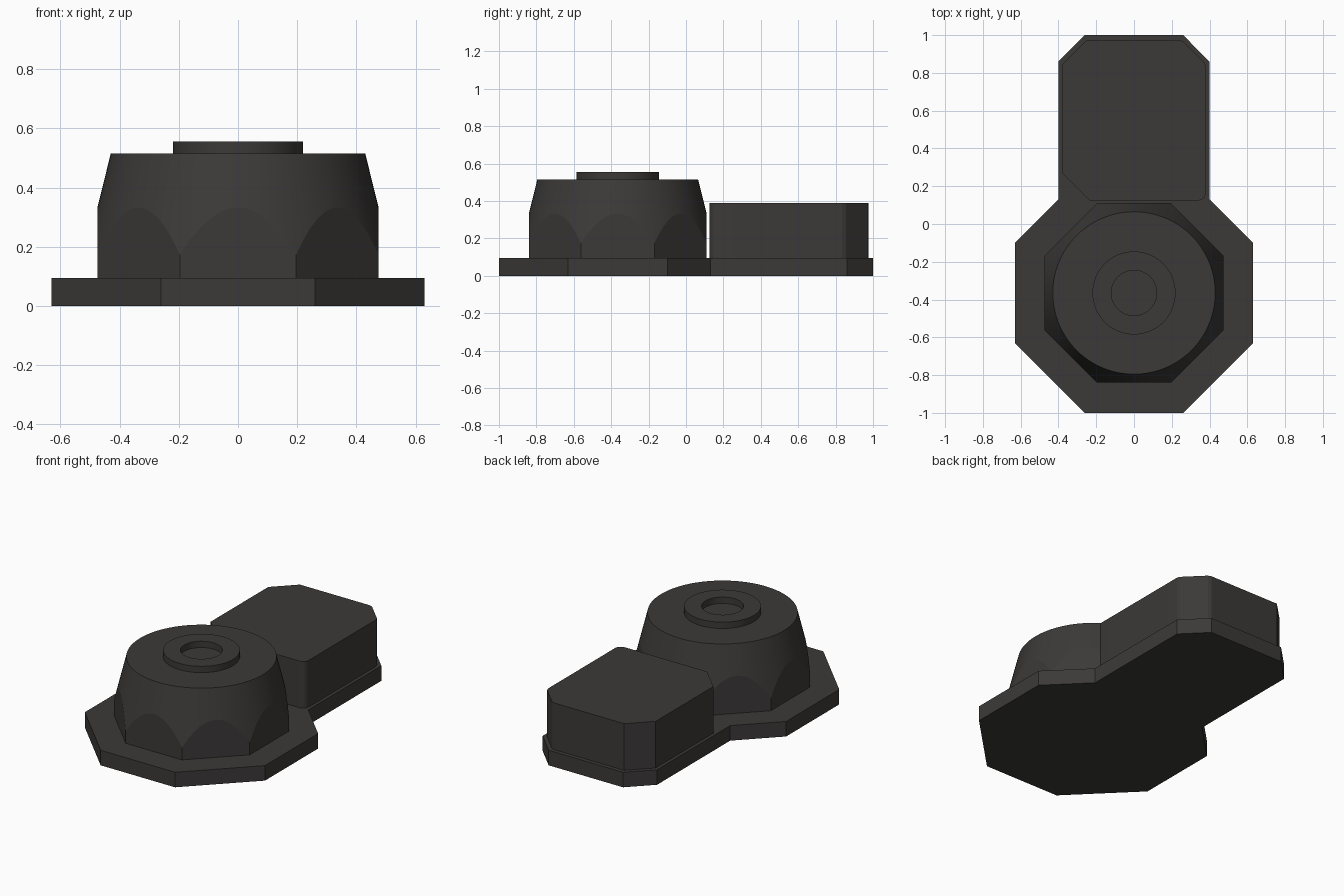
import bpy, bmesh
from math import pi, cos, sin

if "Cube" in bpy.data.objects:
    bpy.data.objects.remove(bpy.data.objects["Cube"])

mat = bpy.data.materials.new("dark_plastic")
mat.diffuse_color = (0.045, 0.042, 0.04, 1)
mat.use_nodes = True
mat.node_tree.nodes["Principled BSDF"].inputs["Base Color"].default_value = mat.diffuse_color
CY = -0.365          # centre of the round housing
BASE_TOP, DOME_TOP = 0.095, 0.515


def loft(name, rings, closed=False, smooth=False):
    """Skin matching rings of points; cap the ends, or join last to first."""
    bm = bmesh.new()
    loops = [[bm.verts.new(p) for p in r] for r in rings]
    n = len(loops[0])
    pairs = list(zip(loops, loops[1:] + loops[:1]))
    for a, b in pairs if closed else pairs[:-1]:
        for i in range(n):
            j = (i + 1) % n
            bm.faces.new((a[i], a[j], b[j], b[i]))
    if not closed:
        bm.faces.new(loops[0][::-1])
        bm.faces.new(loops[-1])
    bmesh.ops.recalc_face_normals(bm, faces=bm.faces[:])
    me = bpy.data.meshes.new(name)
    bm.to_mesh(me)
    bm.free()
    ob = bpy.data.objects.new(name, me)
    me.materials.append(mat)
    bpy.context.collection.objects.link(ob)
    if smooth:
        bpy.ops.object.select_all(action='DESELECT')
        ob.select_set(True)
        bpy.context.view_layer.objects.active = ob
        bpy.ops.object.shade_smooth_by_angle(angle=0.21)
    return ob


def prism(name, outline, z0, z1, smooth=False):
    return loft(name, [[(x, y, z) for x, y in outline] for z in (z0, z1)], smooth=smooth)


# Base plate: mirrored half outline
half = [(0.26, -1), (0.63, -0.63), (0.63, -0.10), (0.40, 0.13), (0.40, 0.86), (0.26, 1)]
prism("base_plate", half + [(-x, y) for x, y in reversed(half)], 0, BASE_TOP)

# Housing: octagonal foot trimmed by a tapering cone
N, APOTHEM, R_TOP, SLOPE = 96, 0.475, 0.43, 0.247
foot, join, top = [], [], []
for k in range(N):
    a = 2 * pi * k / N
    off = (a + pi / 8) % (pi / 4) - pi / 8      # angle from nearest flat's middle
    r = APOTHEM / cos(off)
    x, y = cos(a), sin(a)
    foot.append((r * x, CY + r * y, BASE_TOP))
    join.append((r * x, CY + r * y, DOME_TOP - (r - R_TOP) / SLOPE))
    top.append((R_TOP * x, CY + R_TOP * y, DOME_TOP))
loft("round_housing", [foot, join, top], smooth=True)


# Raised ring with a central recess
def circle(r, z, n=64):
    return [(r * cos(2 * pi * k / n), CY + r * sin(2 * pi * k / n), z) for k in range(n)]


loft("top_ring", [circle(0.22, DOME_TOP), circle(0.22, 0.555),
                  circle(0.12, 0.555), circle(0.12, DOME_TOP)], closed=True, smooth=True)

# Rear box: three chamfered corners, one small rounded corner
R = 0.04
rounded = [(0.38 - R + R * cos(t), 0.125 + R + R * sin(t))
           for t in (-pi / 2 + pi / 12 * k for k in range(7))]
box = [(-0.38, 0.27), (-0.235, 0.125)] + rounded + [
    (0.38, 0.835), (0.372, 0.855), (0.26, 0.967), (0.24, 0.975), (-0.25, 0.975), (-0.38, 0.845)]
prism("rear_box", box, BASE_TOP, 0.39, smooth=True)
